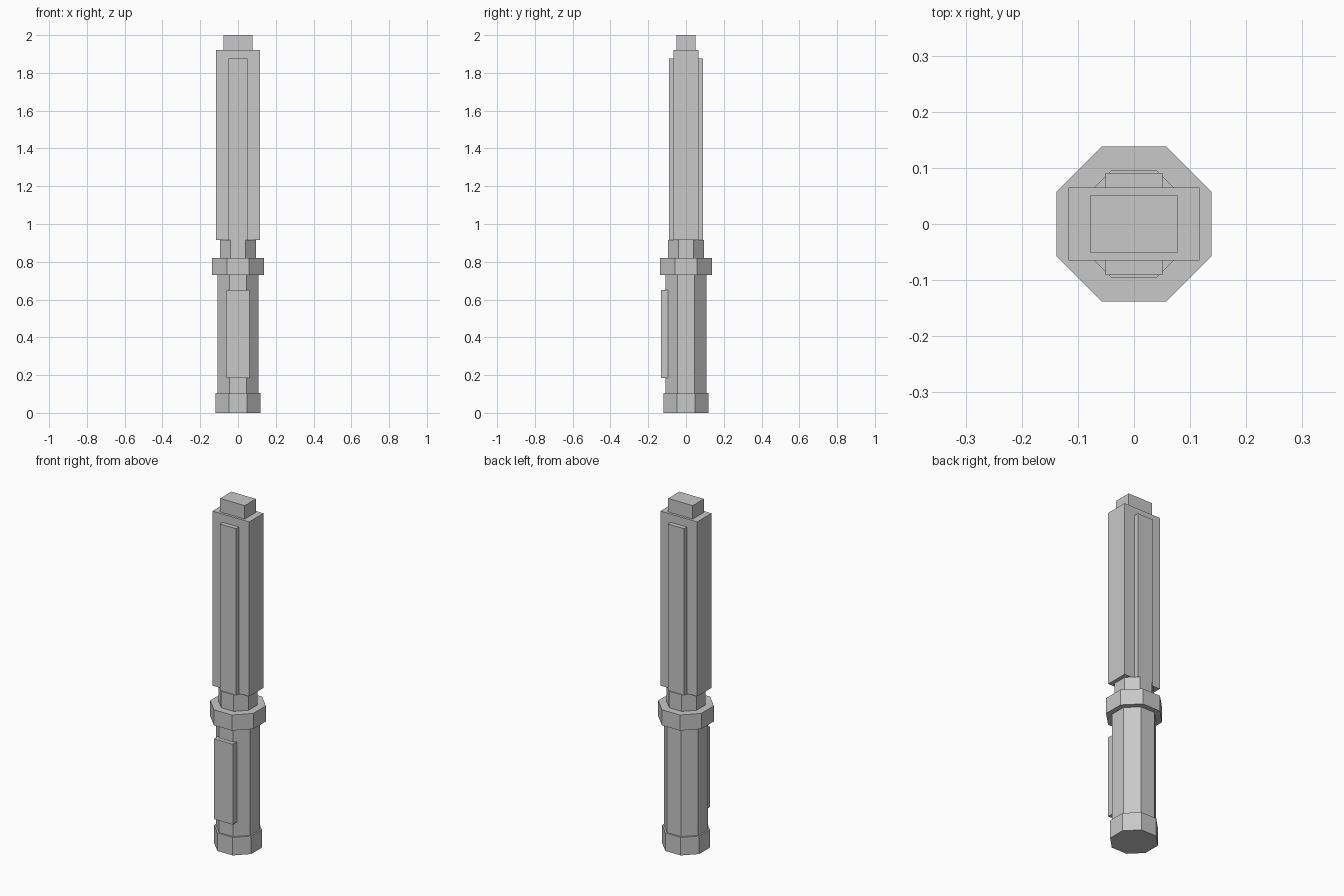
import bpy
import math

if "Cube" in bpy.data.objects:
    bpy.data.objects.remove(bpy.data.objects["Cube"])

grey = bpy.data.materials.new("plain_grey")
grey.diffuse_color = (0.58, 0.58, 0.58, 1)
grey.use_nodes = True
grey.node_tree.nodes["Principled BSDF"].inputs["Base Color"].default_value = grey.diffuse_color


def finish(name):
    ob = bpy.context.object
    ob.name = name
    ob.data.materials.append(grey)
    return ob


def octagon(name, apothem, z0, z1):
    """Eight-sided prism with flats facing the axes."""
    bpy.ops.mesh.primitive_cylinder_add(
        vertices=8, radius=apothem / math.cos(math.pi / 8), depth=z1 - z0,
        location=(0, 0, (z0 + z1) / 2), rotation=(0, 0, math.pi / 8))
    bpy.ops.object.transform_apply(location=False, rotation=True, scale=False)
    return finish(name)


def box(name, x, y0, y1, z0, z1):
    """Box spanning -x..x, y0..y1, z0..z1."""
    bpy.ops.mesh.primitive_cube_add(
        size=1, location=(0, (y0 + y1) / 2, (z0 + z1) / 2))
    bpy.context.object.scale = (2 * x, y1 - y0, z1 - z0)
    bpy.ops.object.transform_apply(location=False, rotation=False, scale=True)
    return finish(name)


# Handle: pommel, grip, collar and neck
octagon("pommel", 0.118, 0, 0.104)
octagon("grip", 0.109, 0.104, 0.73)
octagon("collar", 0.138, 0.73, 0.82)
octagon("neck", 0.096, 0.82, 0.915)
box("grip_panel", 0.06, -0.133, -0.096, 0.186, 0.65)

# Upper body with stepped tip
box("upper_body", 0.117, -0.065, 0.065, 0.915, 1.922)
box("tip", 0.078, -0.051, 0.051, 1.922, 2.0)

# Raised strips on front and back
box("front_strip", 0.051, -0.091, -0.06, 0.915, 1.875)
box("back_strip", 0.051, 0.06, 0.091, 0.915, 1.875)
